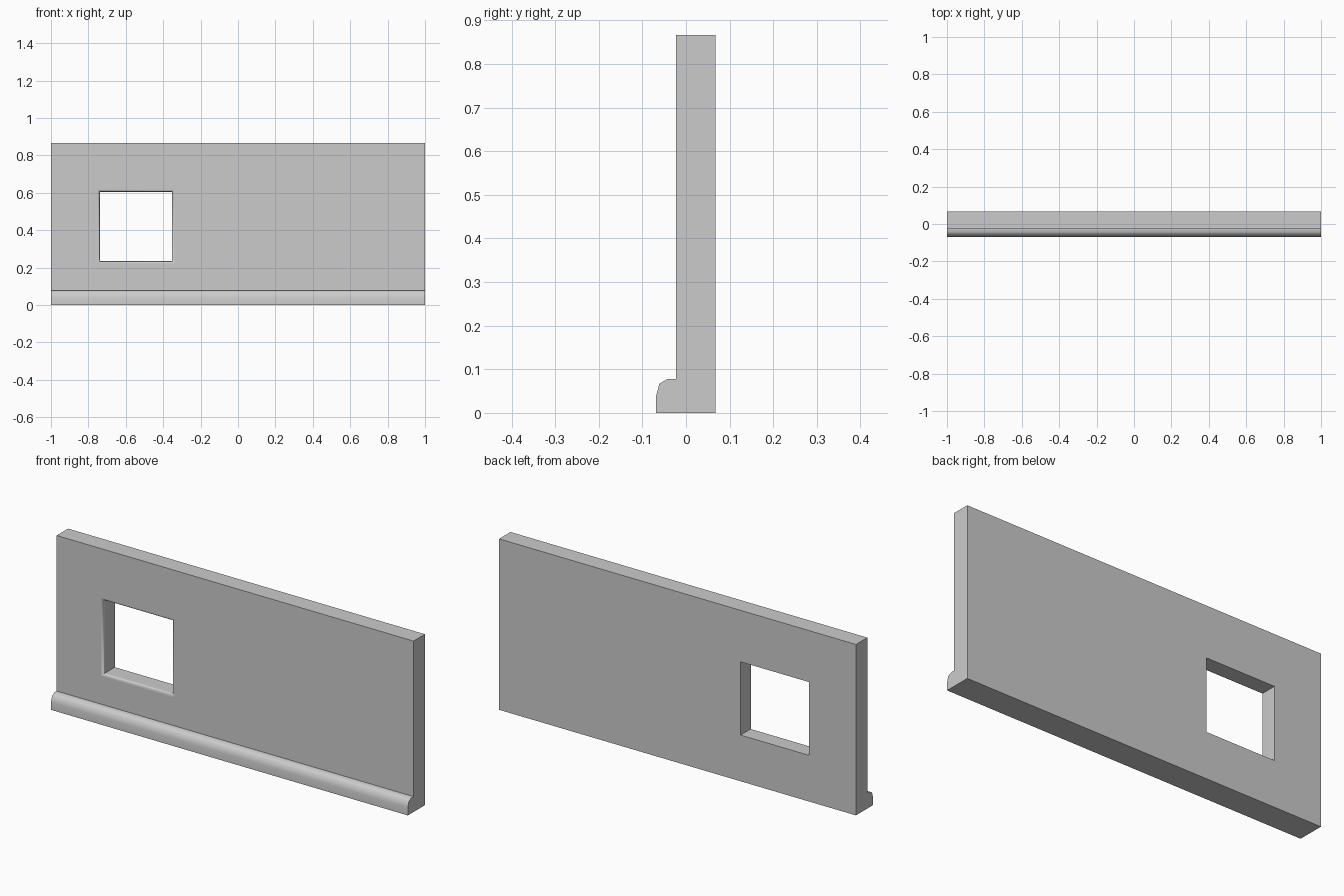
import bpy, bmesh
from math import sin, cos, pi, radians

if "Cube" in bpy.data.objects:
    bpy.data.objects.remove(bpy.data.objects["Cube"])


def loft(name, rings):
    """Closed solid skinned through equal-length rings of points."""
    bm = bmesh.new()
    loops = [[bm.verts.new(p) for p in ring] for ring in rings]
    n = len(loops[0])
    for a, b in zip(loops, loops[1:]):
        for i in range(n):
            j = (i + 1) % n
            bm.faces.new((a[i], a[j], b[j], b[i]))
    bm.faces.new(loops[0])
    bm.faces.new(loops[-1])
    bmesh.ops.recalc_face_normals(bm, faces=bm.faces)
    mesh = bpy.data.meshes.new(name)
    bm.to_mesh(mesh)
    bm.free()
    obj = bpy.data.objects.new(name, mesh)
    bpy.context.collection.objects.link(obj)
    return obj


FRONT, BACK, TOP = -0.023, 0.068, 0.866

# Wall with rounded skirting: one side profile (y, z) run along x
profile = [(BACK, 0), (BACK, TOP), (FRONT, TOP), (FRONT, 0.078),
           (-0.042, 0.078), (-0.061, 0.067), (-0.0685, 0.039), (-0.0685, 0)]
wall = loft("wall_with_skirting", [[(x, y, z) for y, z in profile] for x in (-1, 1)])

# Window cutter: rectangle that flares in a quarter round at the front
X0, X1, Z0, Z1, R, SEG = -0.738, -0.354, 0.234, 0.605, 0.014, 4
steps = [(-0.1, R)]
for i in range(SEG + 1):
    t = i / SEG * pi / 2
    steps.append((FRONT + R - R * cos(t), R - R * sin(t)))
steps.append((0.15, 0))
cutter = loft("window_cutter", [
    [(X0 - o, y, Z0 - o), (X1 + o, y, Z0 - o), (X1 + o, y, Z1 + o), (X0 - o, y, Z1 + o)]
    for y, o in steps])
cutter.hide_render = True

# Cut the window opening
bpy.context.view_layer.objects.active = wall
wall.select_set(True)
cut = wall.modifiers.new("window", 'BOOLEAN')
cut.operation = 'DIFFERENCE'
cut.solver = 'EXACT'
cut.object = cutter
bpy.ops.object.modifier_apply(modifier=cut.name)
bpy.data.objects.remove(cutter)

# Smooth roundings, flat large faces
bpy.ops.object.shade_smooth_by_angle(angle=radians(55))
weighted = wall.modifiers.new("weighted_normals", 'WEIGHTED_NORMAL')
weighted.keep_sharp = True
